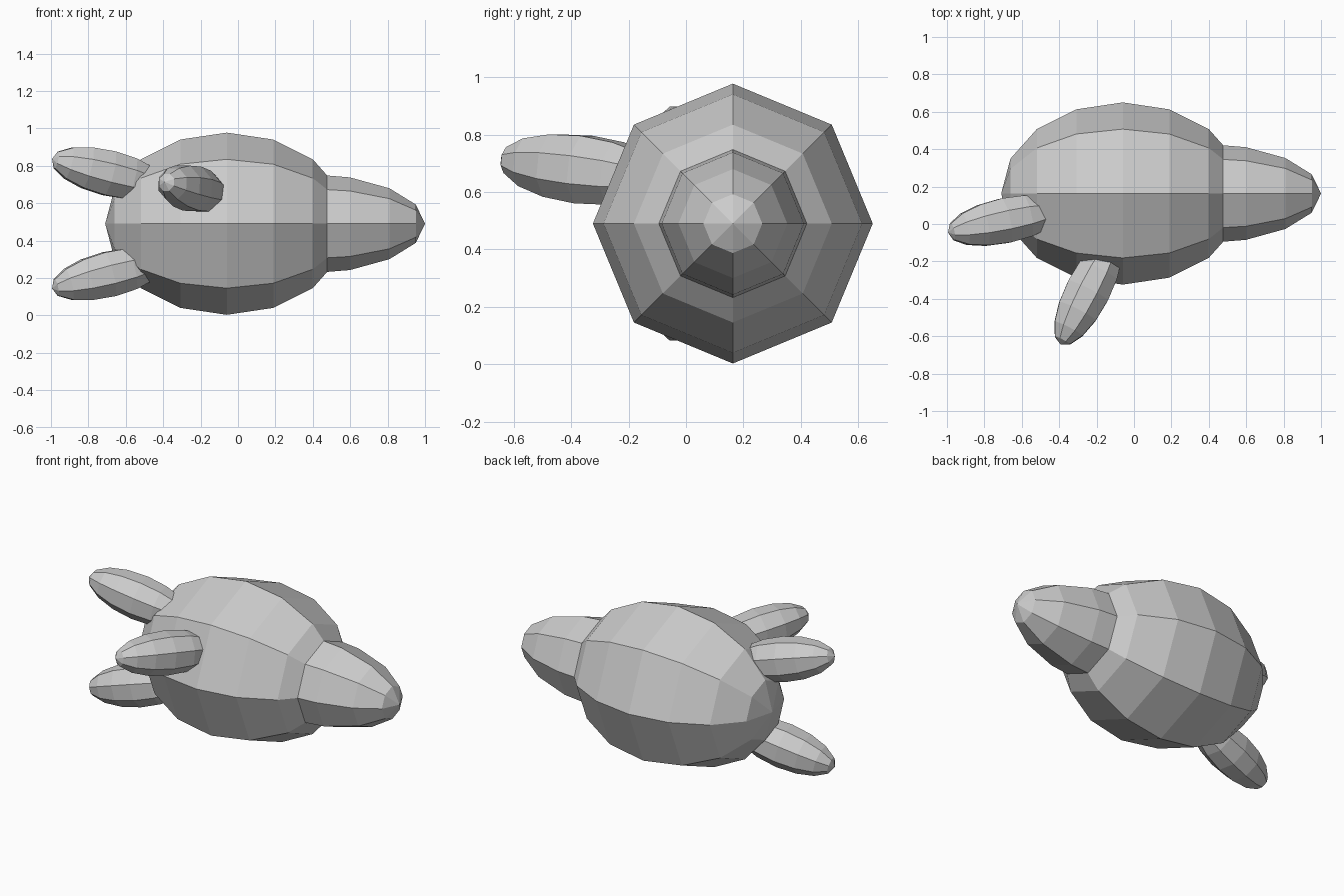
import bpy, math
from mathutils import Vector, Matrix

if "Cube" in bpy.data.objects:
    bpy.data.objects.remove(bpy.data.objects["Cube"])


def ellipsoid(name, centre, axis, radius, half_length, roll=0.0):
    """Eight-sided, flat-faced ellipsoid stretched along an axis."""
    bpy.ops.mesh.primitive_uv_sphere_add(segments=8, ring_count=8, radius=1)
    ob = bpy.context.object
    ob.name = name
    turn = Vector(axis).to_track_quat('Z', 'Y').to_matrix().to_4x4()
    shape = Matrix.Diagonal((radius, radius, half_length, 1))
    spin = Matrix.Rotation(math.radians(roll), 4, 'Z')
    ob.data.transform(Matrix.Translation(centre) @ turn @ shape @ spin)
    return ob


MID_Y, MID_Z = 0.163, 0.49

# Large rounded body and narrower pointed end, both along x
ellipsoid("body", (-0.06, MID_Y, MID_Z), (1, 0, 0), 0.487, 0.65)
ellipsoid("pointed_end", (0.35, MID_Y, MID_Z), (1, 0, 0), 0.268, 0.65)

# Pair of rear lobes, mirrored above and below the body's middle
for name, s in (("upper_lobe", 1), ("lower_lobe", -1)):
    ellipsoid(name, (-0.69, 0.018, MID_Z + s * 0.27),
              (-0.95, -0.20, s * 0.24), 0.13, 0.32, 22.5)

# Single lobe on the front side
ellipsoid("front_lobe", (-0.246, -0.357, 0.678),
          (-0.45, -0.88, 0.11), 0.128, 0.325, 22.5)
